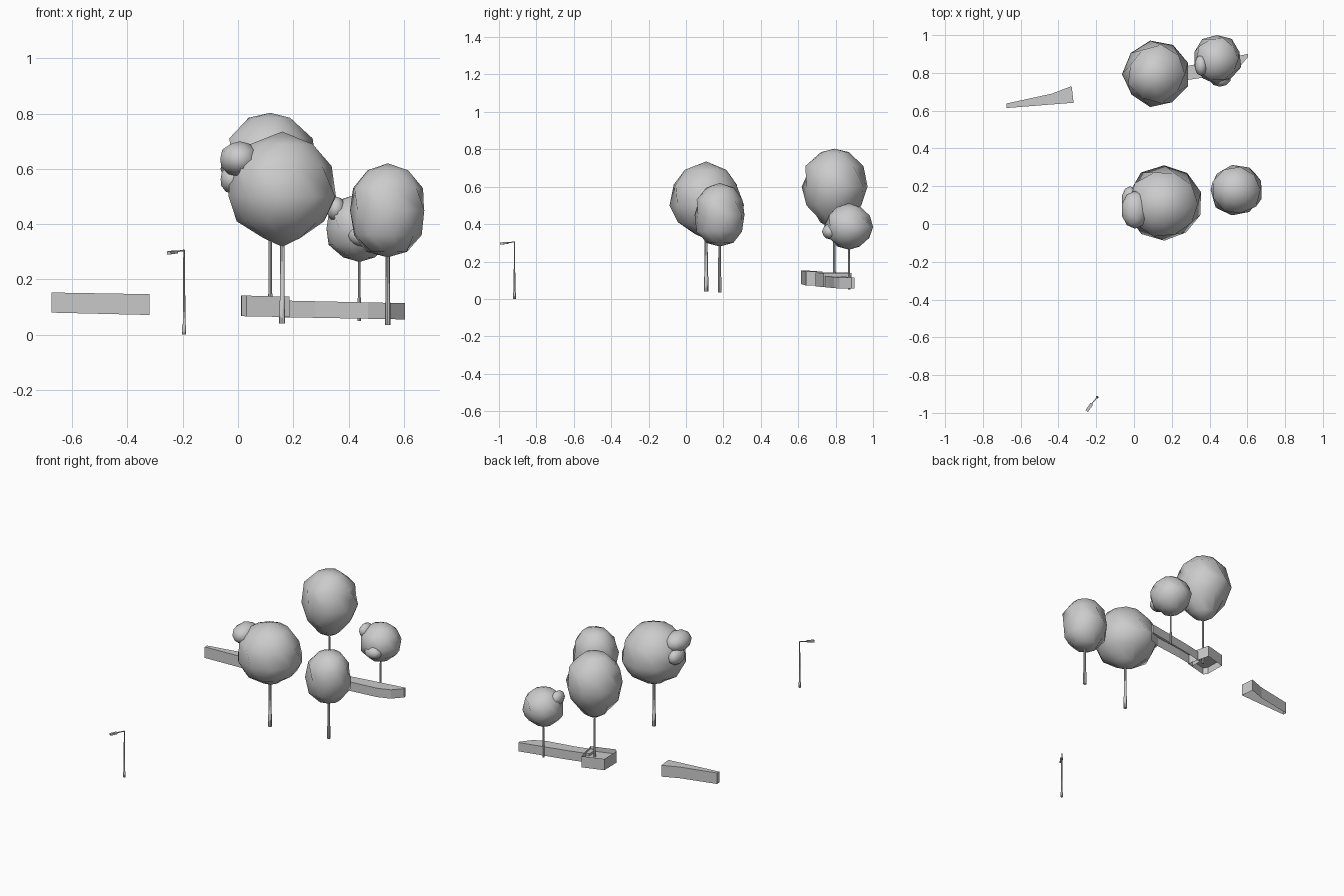
import bpy, bmesh, math, random
from mathutils import Vector, Matrix

if "Cube" in bpy.data.objects:
    bpy.data.objects.remove(bpy.data.objects["Cube"])
random.seed(4)


def finish(bm, name, smooth=None):
    me = bpy.data.meshes.new(name)
    bmesh.ops.recalc_face_normals(bm, faces=bm.faces[:])
    bm.to_mesh(me)
    bm.free()
    ob = bpy.data.objects.new(name, me)
    bpy.context.collection.objects.link(ob)
    if smooth:
        bpy.ops.object.select_all(action='DESELECT')
        ob.select_set(True)
        bpy.context.view_layer.objects.active = ob
        bpy.ops.object.shade_smooth_by_angle(angle=math.radians(smooth))
    return ob


def lathe(name, x, y, profile, segs, jitter=0.0, smooth=60, squash=(1, 1)):
    """Revolve (z, radius) pairs around a vertical axis; radius 0 is a pole."""
    bm = bmesh.new()
    rings = []
    for k, (z, r) in enumerate(profile):
        ring = []
        for i in range(segs if r else 1):
            a = 2 * math.pi * (i + 0.5 * (k % 2) * bool(jitter)) / segs
            rr = r * (1 + random.uniform(-jitter, jitter))
            ring.append(bm.verts.new((x + rr * squash[0] * math.cos(a),
                                      y + rr * squash[1] * math.sin(a), z)))
        rings.append(ring)
    for a, b in zip(rings, rings[1:]):
        for i in range(segs):
            j = (i + 1) % segs
            loop = [a[i % len(a)], a[j % len(a)], b[j % len(b)], b[i % len(b)]]
            bm.faces.new(list(dict.fromkeys(loop)))
    for ring in (rings[0], rings[-1]):
        if len(ring) > 1:
            bm.faces.new(ring)
    return finish(bm, name, smooth)


def leaf_clump(name, centre, radii):
    bm = bmesh.new()
    bmesh.ops.create_icosphere(bm, subdivisions=2, radius=1,
                               matrix=Matrix.Translation(centre) @ Matrix.Diagonal((*radii, 1)))
    finish(bm, name, 60)


def shell(name, outline, z_at, pit=None):
    """Walled block open below, its heights following z_at(x); pit is an optional sunken hole."""
    bm = bmesh.new()
    low = [bm.verts.new((x, y, z_at(x)[0])) for x, y in outline]
    top = [bm.verts.new((x, y, z_at(x)[1])) for x, y in outline]
    n = len(outline)
    for i in range(n):
        j = (i + 1) % n
        bm.faces.new((low[i], low[j], top[j], top[i]))
    lid = bm.faces.new(top)
    if pit:
        res = bmesh.ops.inset_individual(bm, faces=[lid], thickness=pit[0])
        ext = bmesh.ops.extrude_discrete_faces(bm, faces=[lid])
        bmesh.ops.translate(bm, vec=(0, 0, -pit[1]), verts=ext['faces'][0].verts[:])
    return finish(bm, name)


# trees: crown profile, trunk foot and trunk radius
trees = {
    'front_left': (0.16, 0.108, 0.04, 0.011, (1.0, 0.97), 10,
                   [(.735, 0), (.69, .115), (.61, .183), (.5, .202), (.41, .158), (.35, .07), (.318, 0)]),
    'front_right': (0.542, 0.18, 0.035, 0.01, (1, 1), 9,
                    [(.62, 0), (.595, .075), (.53, .13), (.45, .141), (.36, .126), (.3, .075), (.28, 0)]),
    'back_left': (0.117, 0.793, 0.066, 0.008, (1, 1), 9,
                  [(.803, 0), (.785, .075), (.71, .152), (.6, .174), (.5, .146), (.41, .075), (.365, 0)]),
    'back_right': (0.439, 0.872, 0.05, 0.0065, (1, 1), 10,
                   [(.512, 0), (.49, .065), (.445, .112), (.385, .13), (.325, .112), (.28, .06), (.263, 0)]),
}
for key, (x, y, foot, r, squash, segs, prof) in trees.items():
    lathe(key + '_crown', x, y, prof, segs, 0.05, 60, squash)
    knee = foot + 0.08
    lathe(key + '_trunk', x, y,
          [(foot, r), (knee, r), (knee + .004, r * .8), (prof[-1][0] + .08, r * .7)], 8, smooth=40)

# small clumps growing from two of the crowns
leaf_clump('front_left_upper_clump', (.005, .075, .635), (.073, .1, .065))
leaf_clump('front_left_lower_clump', (-.022, .13, .562), (.043, .07, .052))
leaf_clump('back_right_side_clump', (.355, .84, .455), (.035, .055, .045))
leaf_clump('back_right_front_clump', (.455, .772, .36), (.058, .045, .042))

# low walls and planter block
shell('left_wedge_wall',
      [(-.675, .614), (-.32, .642), (-.33, .73), (-.435, .69), (-.675, .638)],
      lambda x: (.0635 - .024 * (x + .0), .141 - .017 * x))
shell('long_wall',
      [(.15, .735), (.28, .762), (.47, .79), (.55, .822), (.604, .885), (.603, .9), (.44, .868), (.28, .836), (.15, .805)],
      lambda x: (.066 - .018 * x, .127 - .022 * x))
shell('planter_block',
      [(.03, .692), (.187, .735), (.15, .885), (.01, .845), (.012, .715)],
      lambda x: (.067 - .018 * x, .142 - .025 * x), pit=(.035, .03))

# street lamp
lx, ly = -.195, -.917
lathe('lamp_pole', lx, ly,
      [(0, .0075), (.033, .0075), (.036, .005), (.15, .004), (.306, .003)], 8, smooth=40)


def beam(name, a, b, w, h):
    a, b = Vector(a), Vector(b)
    d = b - a
    rot = d.to_track_quat('X', 'Z').to_matrix().to_4x4()
    bm = bmesh.new()
    bmesh.ops.create_cube(bm, size=1, matrix=Matrix.Translation((a + b) / 2) @ rot
                          @ Matrix.Diagonal((d.length, w, h, 1)))
    return finish(bm, name)


beam('lamp_arm', (lx, ly, .305), (-.228, -.957, .3), .005, .005)
beam('lamp_head', (-.224, -.953, .3), (-.25, -.99, .296), .016, .011)
